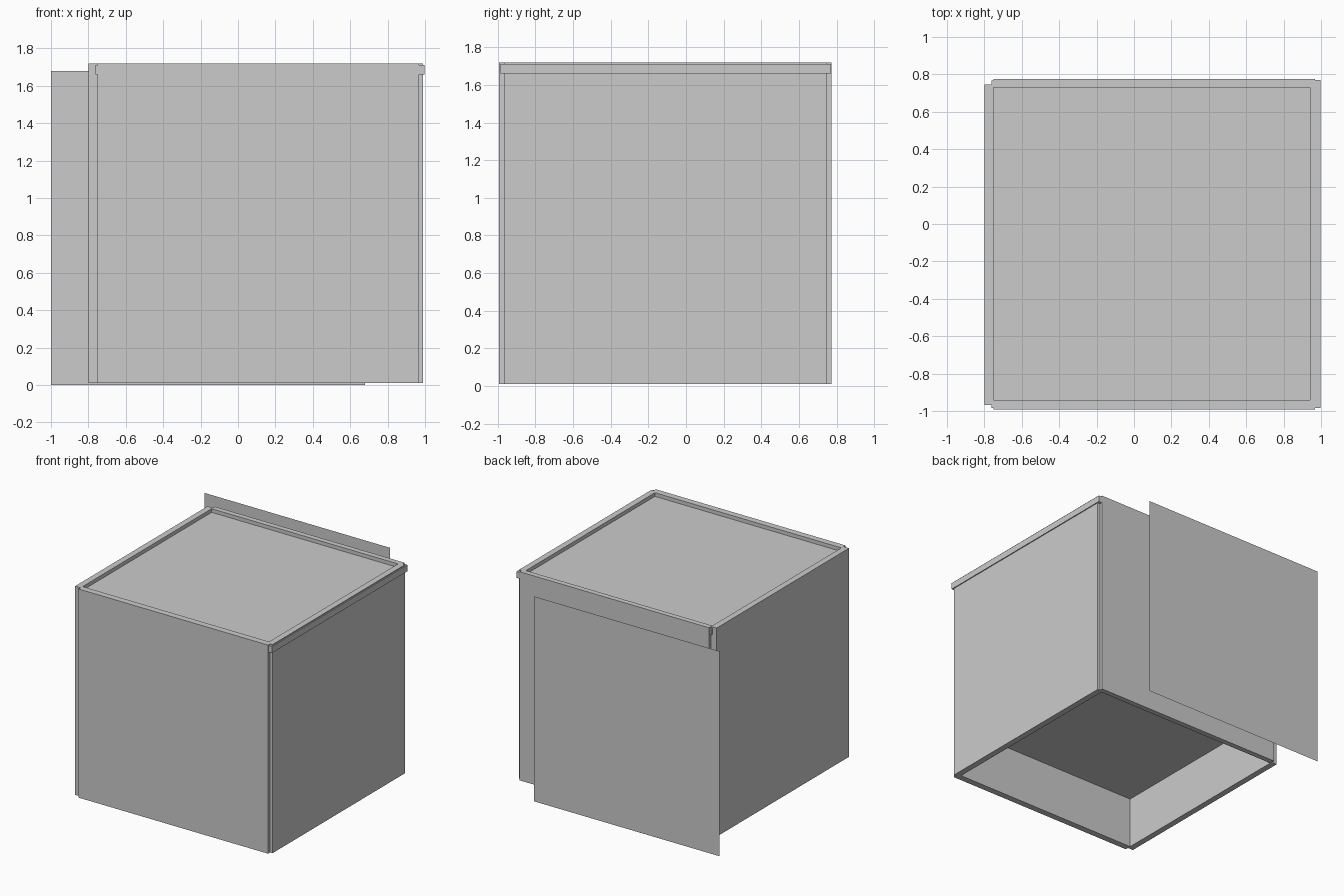
import bpy, bmesh

if "Cube" in bpy.data.objects:
    bpy.data.objects.remove(bpy.data.objects["Cube"])

INNER = (-0.75, 0.94, -0.94, 0.73)   # cavity: x0, x1, y0, y1
Z0, Z1 = 0.01, 1.72


def add_object(name, bm):
    mesh = bpy.data.meshes.new(name)
    bm.to_mesh(mesh)
    bm.free()
    obj = bpy.data.objects.new(name, mesh)
    bpy.context.collection.objects.link(obj)
    return obj


def box(name, x0, x1, y0, y1, z0, z1):
    bm = bmesh.new()
    bmesh.ops.create_cube(bm, size=1)
    for v in bm.verts:
        v.co = ((x0 + x1) / 2 + v.co.x * (x1 - x0),
                (y0 + y1) / 2 + v.co.y * (y1 - y0),
                (z0 + z1) / 2 + v.co.z * (z1 - z0))
    return add_object(name, bm)


def sheet(name, corners):
    bm = bmesh.new()
    bm.faces.new([bm.verts.new(c) for c in corners])
    return add_object(name, bm)


# Shell: plan outline with notched corners around a square cavity
outline = [(-0.75, -0.993), (0.968, -0.993), (0.968, -0.967), (0.99, -0.967),
           (0.99, 0.747), (0.968, 0.747), (0.968, 0.774), (-0.75, 0.774),
           (-0.75, 0.747), (-0.8, 0.747), (-0.8, -0.967), (-0.75, -0.967)]
x0, x1, y0, y1 = INNER
hole = [(x0, y0), (x1, y0), (x1, y1), (x0, y1)]
bm = bmesh.new()
edges = []
for loop in (outline, hole):
    vs = [bm.verts.new((x, y, Z0)) for x, y in loop]
    edges += [bm.edges.new((vs[i - 1], vs[i])) for i in range(len(vs))]
bmesh.ops.triangle_fill(bm, edges=edges, use_beauty=True)
ext = bmesh.ops.extrude_face_region(bm, geom=bm.faces[:], use_keep_orig=True)
bmesh.ops.translate(bm, vec=(0, 0, Z1 - Z0),
                    verts=[g for g in ext["geom"] if isinstance(g, bmesh.types.BMVert)])
bmesh.ops.recalc_face_normals(bm, faces=bm.faces[:])
add_object("shell_walls", bm)

# Rim trim: right rail and small tabs at the two left corners
box("right_rim_rail", 0.96, 0.998, -0.985, 0.77, 1.66, 1.712)
box("front_left_tab", -0.762, -0.74, -0.985, -0.96, 1.66, 1.712)
box("back_left_tab", -0.762, -0.74, 0.74, 0.766, 1.66, 1.712)

# Recessed top panel and raised floor inside the open base
for name, z, step in (("top_panel", 1.69, 1), ("inner_floor", 0.43, -1)):
    sheet(name, [(x, y, z) for x, y in hole[::step]])

# Thin free-standing sheet behind the box
sheet("back_sheet", [(0.68, 0.997, 0), (-1, 0.997, 0),
                     (-1, 0.997, 1.68), (0.68, 0.997, 1.68)])
